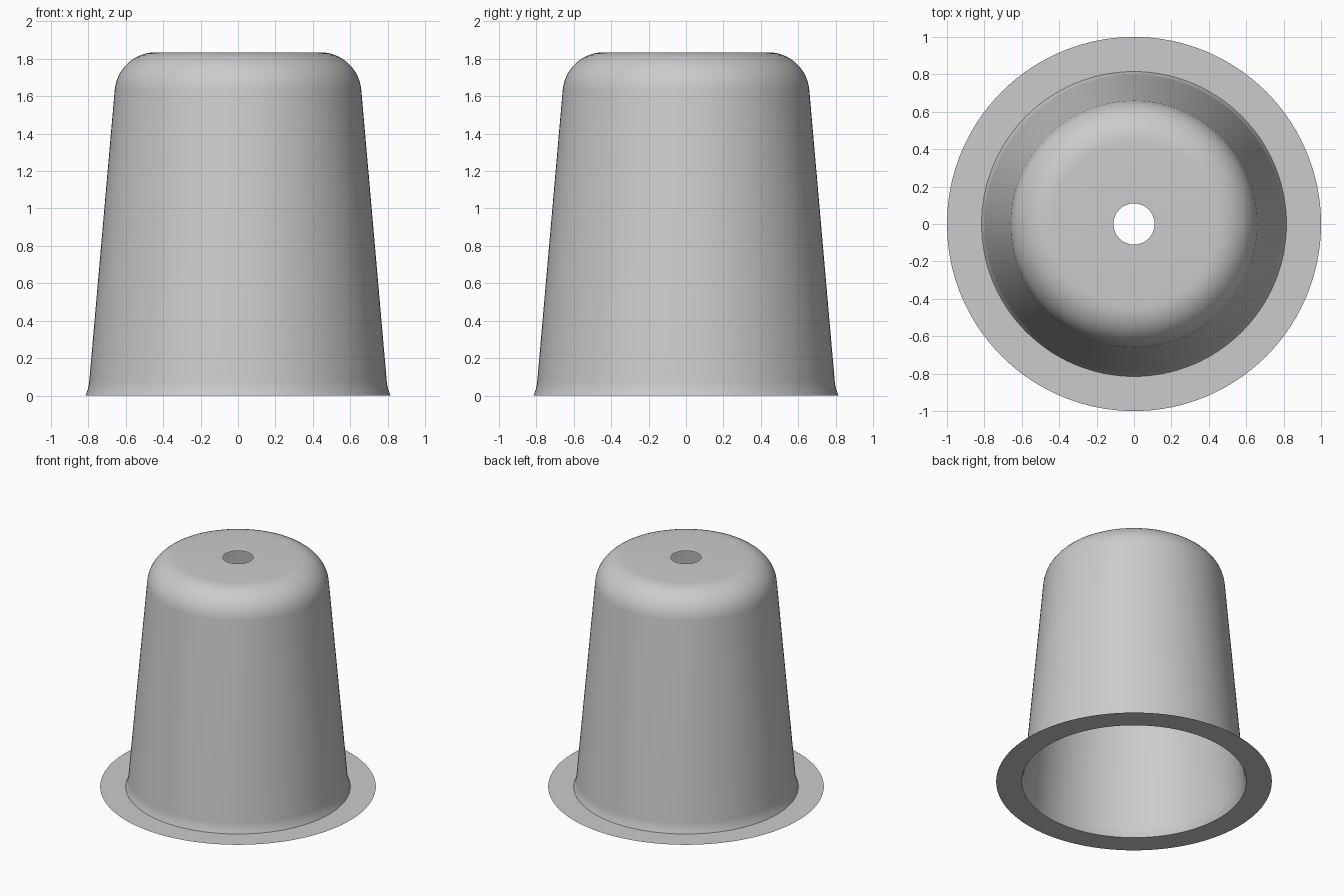
import bpy, bmesh
from math import sin, cos, radians, pi
from mathutils import Vector

cube = bpy.data.objects.get("Cube")
if cube:
    bpy.data.objects.remove(cube, do_unlink=True)

# One plain grey material
grey = bpy.data.materials.new("plain_grey")
grey.use_nodes = True
colour = (0.6, 0.6, 0.6, 1.0)
grey.diffuse_color = colour
grey.node_tree.nodes["Principled BSDF"].inputs["Base Color"].default_value = colour

# Profile of the thin shell as (radius, height), from the top hole to the flange rim
profile = [(0.11, 1.835), (0.44, 1.835)]
for i in range(1, 13):                                   # rounded shoulder
    a = radians(90 - 85 * i / 12)
    profile.append((0.44 + 0.22 * cos(a), 1.615 + 0.22 * sin(a)))
profile += [(0.795, 0.08), (0.798, 0.055), (0.804, 0.03), (0.815, 0.0)]  # wall and flared foot
profile.append((1.0, 0.0))                               # flat flange

# Revolve the profile around the z axis
bm = bmesh.new()
verts = [bm.verts.new((r, 0, z)) for r, z in profile]
edges = [bm.edges.new(pair) for pair in zip(verts, verts[1:])]
bmesh.ops.spin(bm, geom=verts + edges, cent=(0, 0, 0), axis=(0, 0, 1),
               angle=2 * pi, steps=128, use_duplicate=False)
bmesh.ops.remove_doubles(bm, verts=bm.verts, dist=0.0005)

# Turn every face outward and upward
for f in bm.faces:
    c = f.calc_center_median()
    if f.normal.dot(Vector((c.x, c.y, 1.0))) < 0:
        f.normal_flip()

mesh = bpy.data.meshes.new("flanged_cup")
bm.to_mesh(mesh)
bm.free()
mesh.materials.append(grey)
cup = bpy.data.objects.new("flanged_cup", mesh)
bpy.context.collection.objects.link(cup)

# Smooth shading with a crisp crease at the flange
bpy.ops.object.select_all(action='DESELECT')
cup.select_set(True)
bpy.context.view_layer.objects.active = cup
bpy.ops.object.shade_smooth_by_angle(angle=radians(30))
